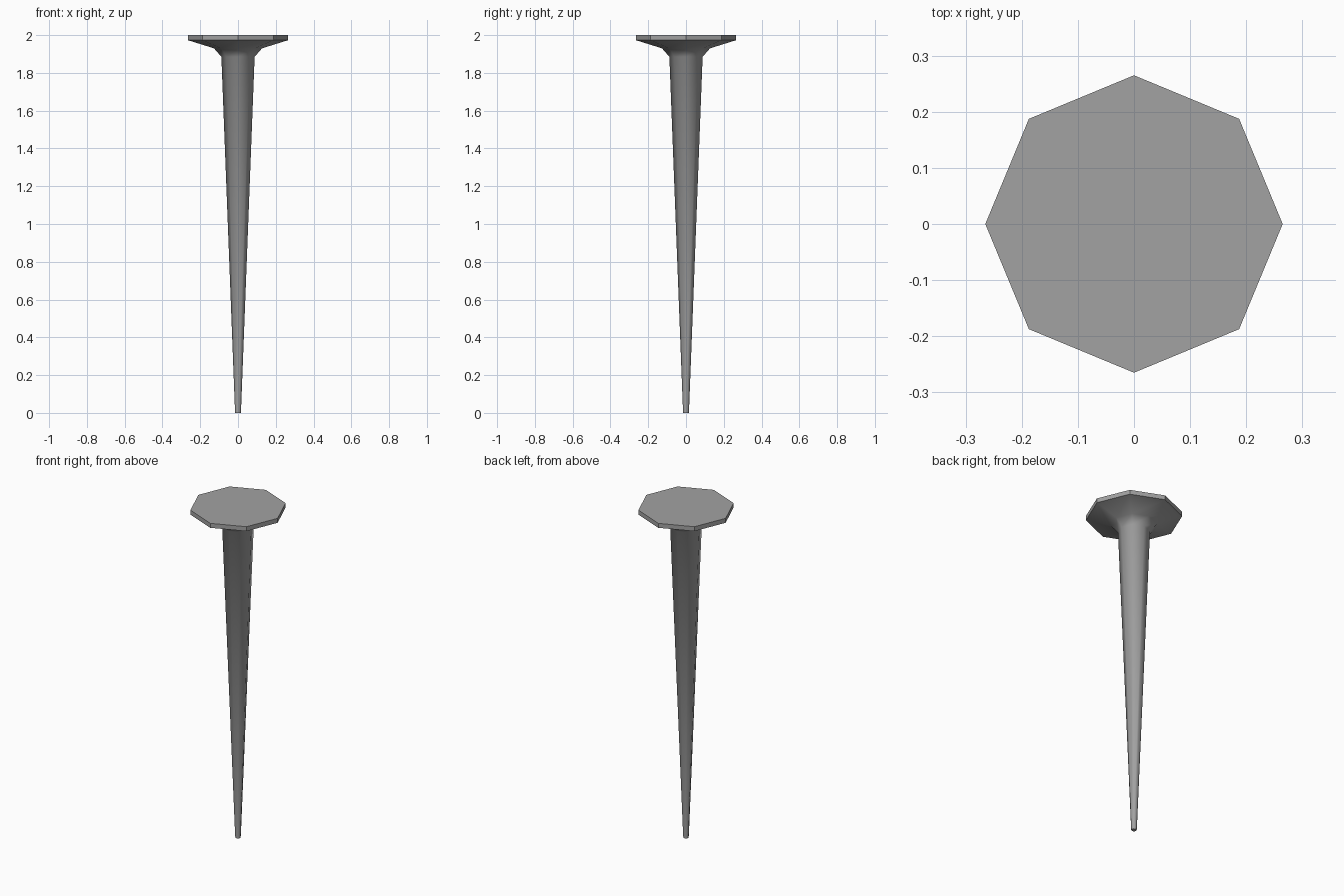
import bpy
import bmesh
import math

cube = bpy.data.objects.get("Cube")
if cube:
    bpy.data.objects.remove(cube, do_unlink=True)

SIDES = 8

# Plain grey metal
metal = bpy.data.materials.new("grey metal")
metal.use_nodes = True
grey = (0.36, 0.36, 0.36, 1.0)
metal.diffuse_color = grey
metal.node_tree.nodes["Principled BSDF"].inputs["Base Color"].default_value = grey

# Radius and height from the tip, up the shaft and flared neck, to the head rim
profile = [(0.015, 0.0), (0.017, 0.04), (0.088, 1.885), (0.127, 1.93),
           (0.265, 1.973), (0.265, 2.0)]


def lathe(name, points, sides):
    """Turn a profile into a closed solid with flat end caps."""
    bm = bmesh.new()
    rings = []
    for radius, z in points:
        angles = [math.tau * i / sides for i in range(sides)]
        rings.append([bm.verts.new((radius * math.cos(a), radius * math.sin(a), z))
                      for a in angles])
    for low, high in zip(rings, rings[1:]):
        for i in range(sides):
            j = (i + 1) % sides
            bm.faces.new((low[i], low[j], high[j], high[i]))
    bm.faces.new(rings[0][::-1])
    bm.faces.new(rings[-1])
    mesh = bpy.data.meshes.new(name)
    bm.to_mesh(mesh)
    bm.free()
    obj = bpy.data.objects.new(name, mesh)
    bpy.context.collection.objects.link(obj)
    return obj


# Whole nail in one piece: smooth shaft and neck, crisp rim and caps
nail = lathe("nail", profile, SIDES)
nail.data.materials.append(metal)
bpy.ops.object.select_all(action="DESELECT")
nail.select_set(True)
bpy.context.view_layer.objects.active = nail
bpy.ops.object.shade_smooth_by_angle(angle=math.radians(46))
# The head's rim facets stay flat
for face in nail.data.polygons:
    if face.center.z > 1.98:
        face.use_smooth = False
